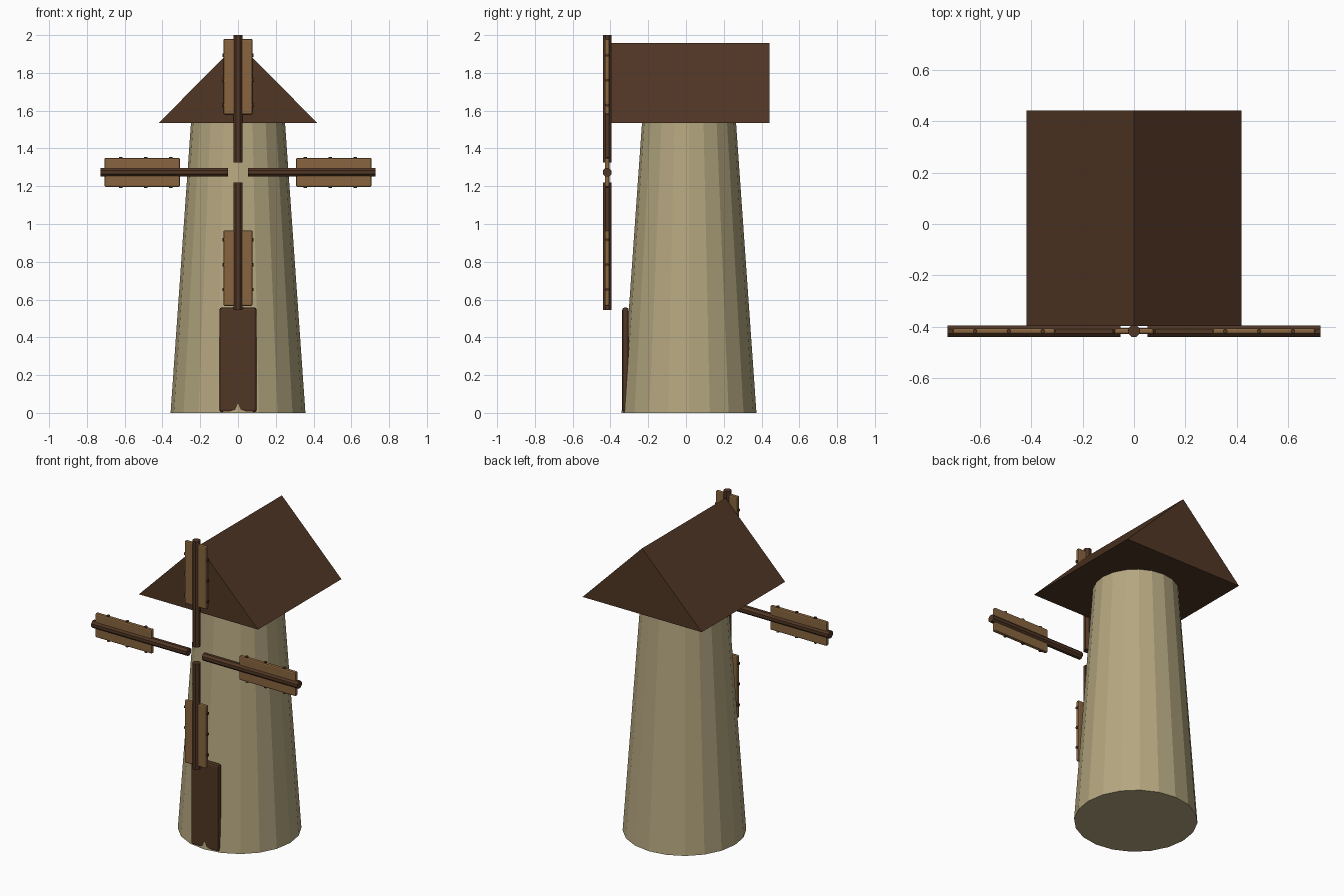
import bpy, bmesh, math
from mathutils import Matrix, Vector

if "Cube" in bpy.data.objects:
    bpy.data.objects.remove(bpy.data.objects["Cube"])


def material(name, rgb):
    m = bpy.data.materials.new(name)
    m.diffuse_color = (*rgb, 1.0)
    m.use_nodes = True
    m.node_tree.nodes["Principled BSDF"].inputs["Base Color"].default_value = m.diffuse_color
    return m


STONE = material("tan_plaster", (0.46, 0.385, 0.215))
DARK = material("dark_wood", (0.082, 0.037, 0.018))
LIGHT = material("light_wood", (0.25, 0.13, 0.05))


def add_object(name, bm, mat, matrix=Matrix()):
    bm.transform(matrix)
    bmesh.ops.recalc_face_normals(bm, faces=bm.faces[:])
    mesh = bpy.data.meshes.new(name)
    bm.to_mesh(mesh)
    bm.free()
    mesh.materials.append(mat)
    ob = bpy.data.objects.new(name, mesh)
    bpy.context.collection.objects.link(ob)
    return ob


def bevel(bm, width, segments):
    bmesh.ops.bevel(bm, geom=bm.edges[:], offset=width, segments=segments,
                    affect='EDGES', profile=0.5)


def box(size, centre, width):
    bm = bmesh.new()
    bmesh.ops.create_cube(bm, size=1.0)
    bmesh.ops.scale(bm, vec=size, verts=bm.verts[:])
    bevel(bm, width, 2)
    bmesh.ops.translate(bm, vec=centre, verts=bm.verts[:])
    return bm


def cylinder(sides, r1, r2, length, matrix=Matrix()):
    bm = bmesh.new()
    bmesh.ops.create_cone(bm, cap_ends=True, segments=sides, radius1=r1,
                          radius2=r2, depth=length, matrix=matrix)
    return bm


# Tapered tower with twenty flat sides
add_object("tower", cylinder(20, 0.357, 0.249, 1.535), STONE,
           Matrix.Translation((0, 0.016, 0.7675)))

# Gabled roof: triangular profile extruded front to back
bm = bmesh.new()
tri = bm.faces.new([bm.verts.new(p) for p in
                    ((-0.42, -0.398, 1.535), (0.42, -0.398, 1.535), (0, -0.398, 1.957))])
ext = bmesh.ops.extrude_face_region(bm, geom=[tri], use_keep_orig=True)
bmesh.ops.translate(bm, vec=(0, 0.84, 0),
                    verts=[v for v in ext["geom"] if isinstance(v, bmesh.types.BMVert)])
add_object("roof", bm, DARK)

# Door plank
add_object("door", box((0.196, 0.034, 0.553), (0, -0.3205, 0.2815), 0.012), DARK)

# Four sails, each modelled along +x and turned about the axle
SIDEWAYS = Matrix.Rotation(math.pi / 2, 4, 'Y')
for i, side in enumerate(("right", "lower", "left", "upper")):
    turn = Matrix.Translation((0, -0.418, 1.273)) @ Matrix.Rotation(i * math.pi / 2, 4, 'Y')
    # spar
    spar = cylinder(8, 0.0245, 0.0245, 0.674,
                    SIDEWAYS @ Matrix.Rotation(math.pi / 8, 4, 'Z'))
    bmesh.ops.translate(spar, vec=(0.39, 0, 0), verts=spar.verts[:])
    add_object(side + "_spar", spar, DARK, turn)
    # board
    add_object(side + "_sail_board", box((0.4, 0.024, 0.154), (0.507, 0, 0), 0.008),
               LIGHT, turn)
    # pegs through the board
    for n, x in enumerate((0.356, 0.488, 0.62)):
        add_object(f"{side}_sail_peg_{n + 1}",
                   cylinder(8, 0.009, 0.009, 0.166, Matrix.Translation((x, 0, 0))),
                   DARK, turn)
